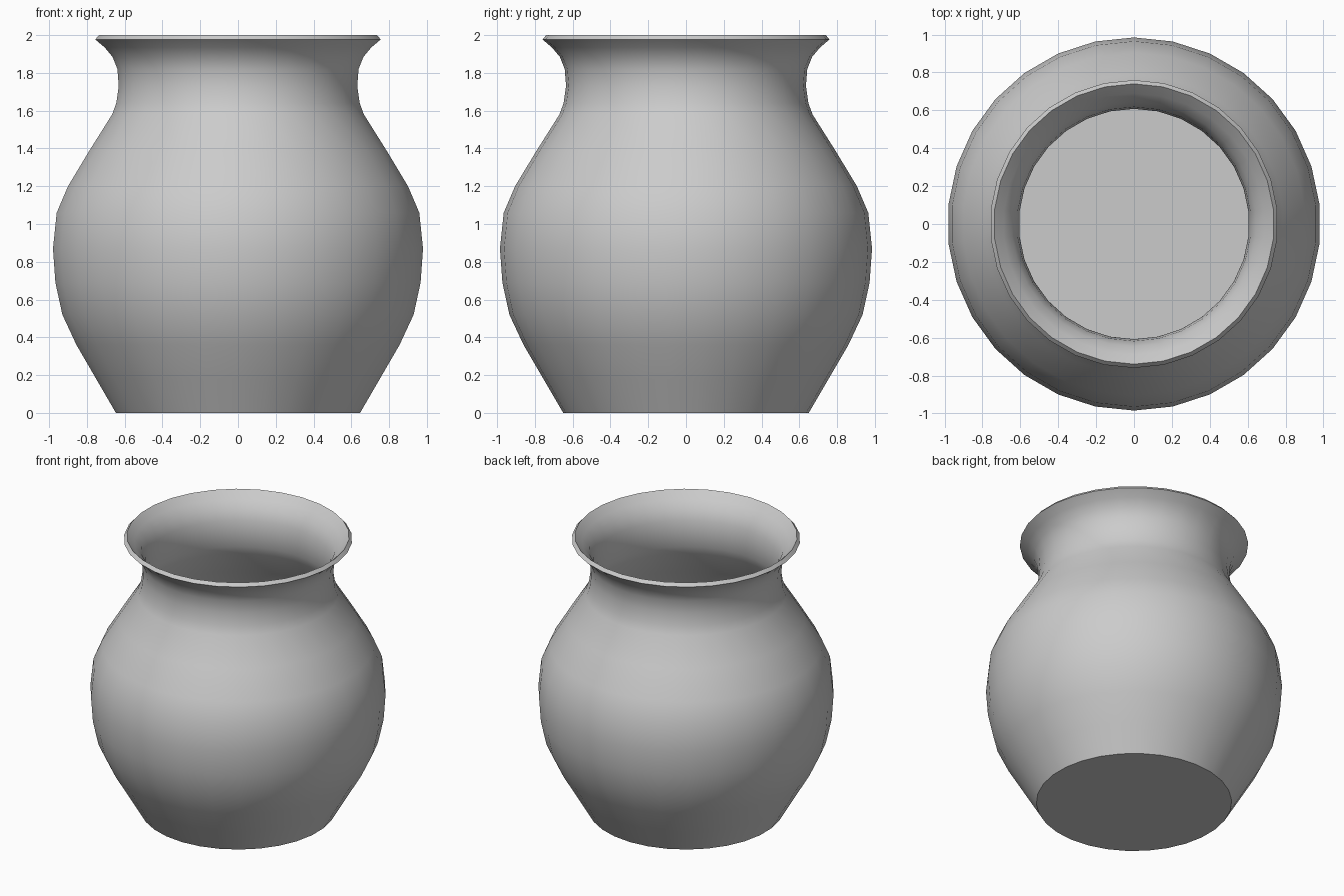
import bpy, bmesh, math

if "Cube" in bpy.data.objects:
    bpy.data.objects.remove(bpy.data.objects["Cube"])

SIDES = 30
# outer profile (radius, height) from base to rim
outer = [(0.65, 0.0), (0.755, 0.18), (0.86, 0.36), (0.935, 0.52), (0.972, 0.69),
         (0.985, 0.87), (0.965, 1.06), (0.905, 1.20), (0.79, 1.39), (0.67, 1.58),
         (0.648, 1.64), (0.635, 1.73), (0.642, 1.82), (0.668, 1.885), (0.71, 1.935), (0.76, 1.977)]
# inner wall from rim down to floor
inner = [(0.74, 2.0), (0.69, 1.95), (0.646, 1.90), (0.618, 1.825), (0.608, 1.73),
         (0.622, 1.63), (0.645, 1.57), (0.768, 1.38), (0.882, 1.19), (0.94, 1.05),
         (0.96, 0.87), (0.947, 0.695), (0.91, 0.53), (0.838, 0.375), (0.733, 0.19), (0.642, 0.025)]

# lathe the wall, capping the underside and the inside floor
bm = bmesh.new()
rings = []
for r, z in outer + inner:
    rings.append([bm.verts.new((r * math.sin(math.tau * i / SIDES),
                                r * math.cos(math.tau * i / SIDES), z)) for i in range(SIDES)])
for a, b in zip(rings, rings[1:]):
    for i in range(SIDES):
        j = (i + 1) % SIDES
        bm.faces.new((a[i], a[j], b[j], b[i]))
bm.faces.new(rings[0])
bm.faces.new(rings[-1])
bmesh.ops.recalc_face_normals(bm, faces=bm.faces)

mesh = bpy.data.meshes.new("pot")
bm.to_mesh(mesh)
bm.free()
pot = bpy.data.objects.new("pot", mesh)
bpy.context.collection.objects.link(pot)

# smooth body with crisp rim and base
bpy.context.view_layer.objects.active = pot
pot.select_set(True)
bpy.ops.object.shade_smooth_by_angle(angle=math.radians(40))
